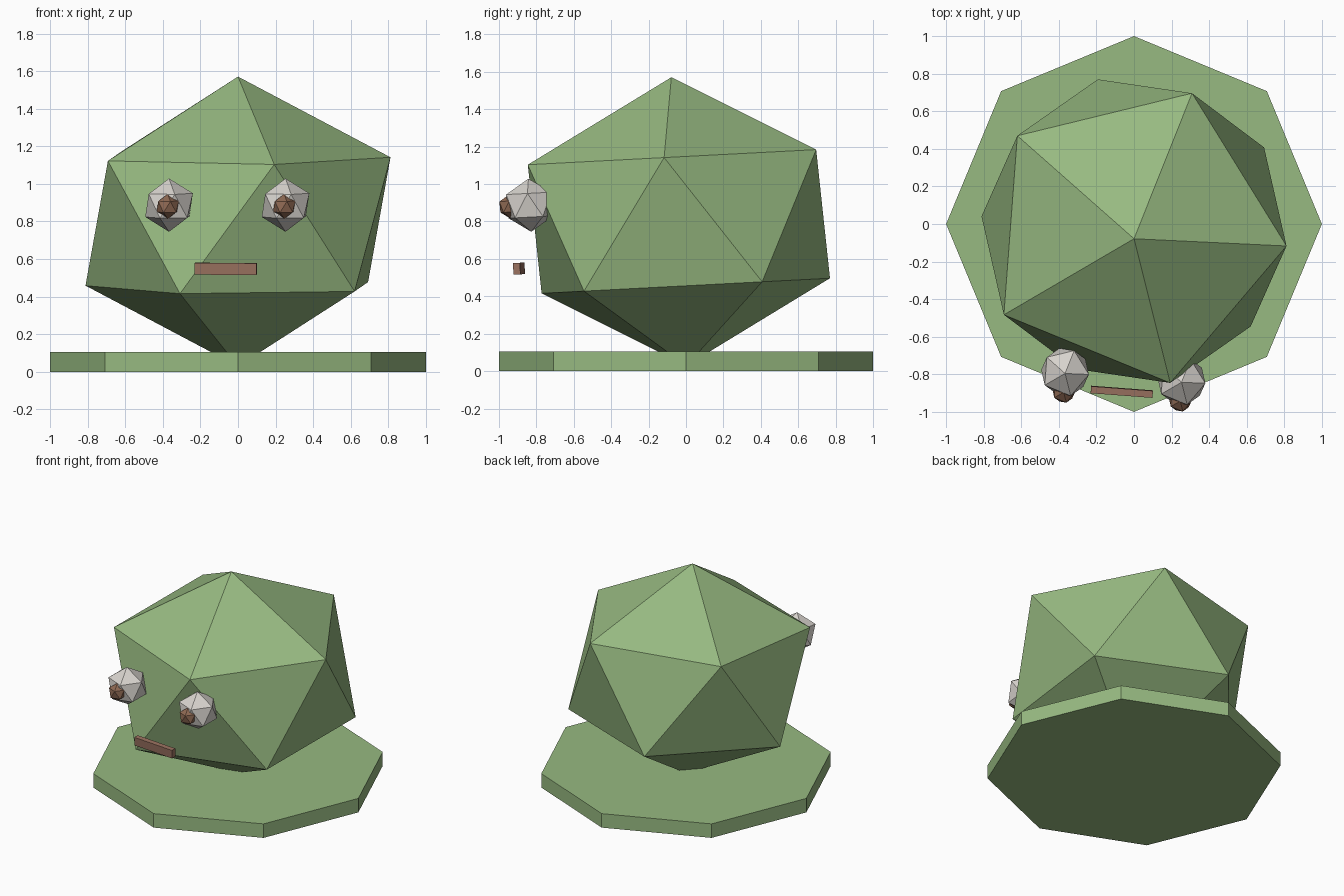
import bpy
from math import radians
from mathutils import Matrix

cube = bpy.data.objects.get("Cube")
if cube:
    bpy.data.objects.remove(cube, do_unlink=True)


def material(name, rgb):
    mat = bpy.data.materials.new(name)
    mat.use_nodes = True
    colour = (*rgb, 1.0)
    mat.diffuse_color = colour
    mat.node_tree.nodes["Principled BSDF"].inputs["Base Color"].default_value = colour
    return mat


green = material("leaf green", (0.31, 0.49, 0.22))
white = material("warm white", (0.68, 0.65, 0.61))
brown = material("dark brown", (0.27, 0.14, 0.085))
clay = material("clay brown", (0.32, 0.165, 0.115))

# The whole head leans slightly forward and turns a little to its right
lean = Matrix.Rotation(radians(3), 4, 'X') @ Matrix.Rotation(radians(-4.3), 4, 'Z')


def finish(name, mat, location=None, scale=(1, 1, 1)):
    obj = bpy.context.object
    obj.name = obj.data.name = name
    obj.data.materials.append(mat)
    if location:
        obj.matrix_world = Matrix.Translation(location) @ lean @ Matrix.Diagonal((*scale, 1))
    return obj


def faceted_ball(name, mat, location, scale):
    bpy.ops.mesh.primitive_ico_sphere_add(subdivisions=1, radius=1)
    return finish(name, mat, location, scale)


# Octagonal base with corners on the axes
bpy.ops.mesh.primitive_cylinder_add(vertices=8, radius=1, depth=0.105, location=(0, 0, 0.0525))
finish("base", green)

# Squat twenty-sided head
faceted_ball("head", green, (0, -0.038, 0.80), (0.91, 0.91, 0.772))

# Eyes with pupils, following the turn of the head
for side, x, y in (("right", -0.367, -0.788), ("left", 0.253, -0.835)):
    faceted_ball(side + "_eye", white, (x, y, 0.887), (0.142,) * 3)
    faceted_ball(side + "_pupil", brown, (x - 0.007, y - 0.104, 0.88), (0.066,) * 3)

# Straight bar mouth
bpy.ops.mesh.primitive_cube_add(size=1)
finish("mouth", clay, (-0.065, -0.893, 0.548), (0.33, 0.037, 0.062))
